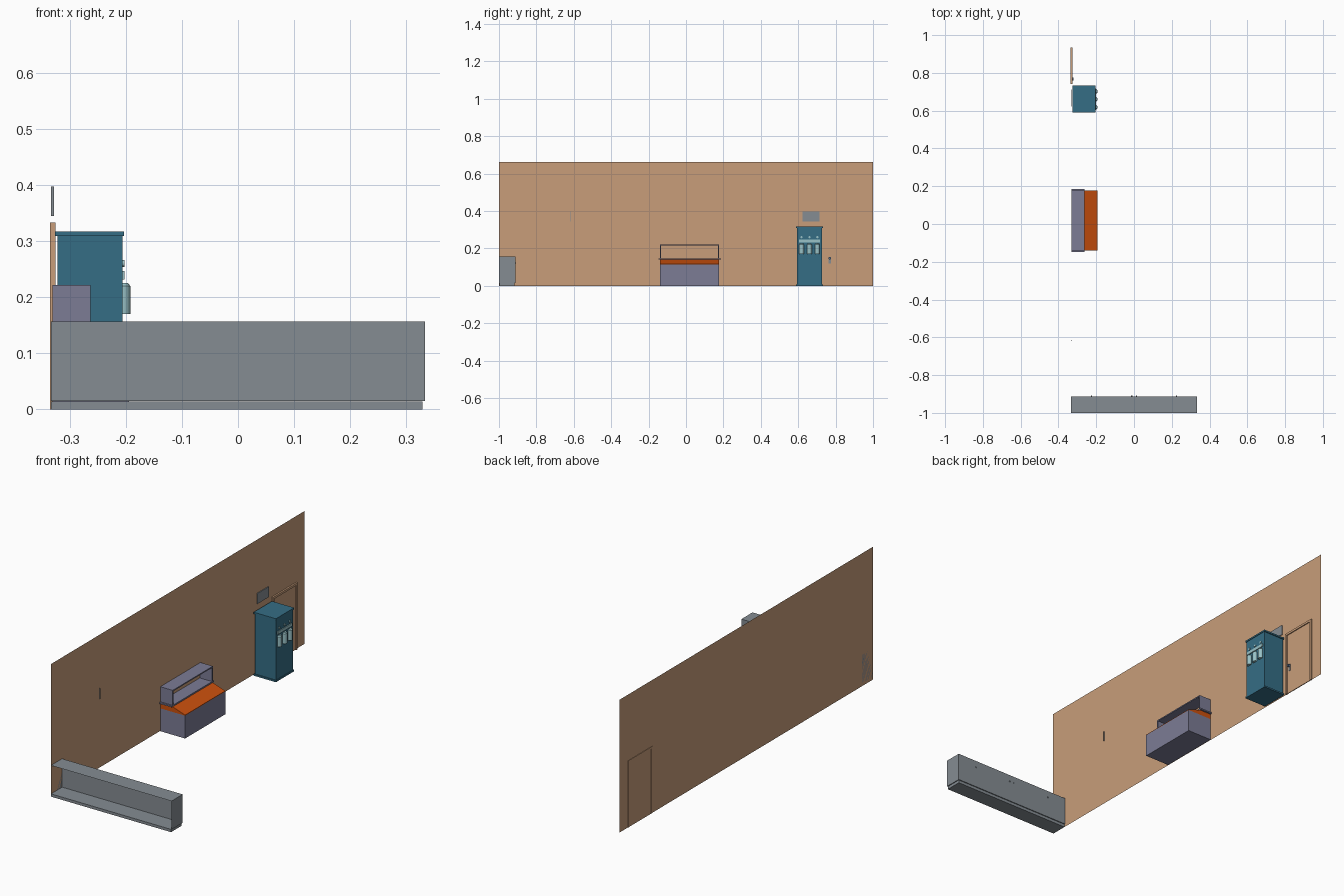
import bpy, bmesh, math

if "Cube" in bpy.data.objects:
    bpy.data.objects.remove(bpy.data.objects["Cube"])

def mat(name, rgb):
    m = bpy.data.materials.new(name)
    m.diffuse_color = (*rgb, 1)
    m.use_nodes = True
    m.node_tree.nodes["Principled BSDF"].inputs["Base Color"].default_value = m.diffuse_color
    return m

TAN = mat("tan wall", (0.58, 0.34, 0.195))
GRAY = mat("counter gray", (0.235, 0.265, 0.29))
PURPLE = mat("muted purple", (0.2, 0.2, 0.3))
ORANGE = mat("orange", (0.6, 0.08, 0.004))
TEAL = mat("teal", (0.036, 0.155, 0.235))
PALE = mat("pale teal", (0.32, 0.54, 0.57))
STEEL = mat("steel blue", (0.1, 0.16, 0.26))

def finish(name, bm, m):
    me = bpy.data.meshes.new(name)
    bmesh.ops.recalc_face_normals(bm, faces=bm.faces)
    bm.to_mesh(me)
    bm.free()
    me.materials.append(m)
    ob = bpy.data.objects.new(name, me)
    bpy.context.collection.objects.link(ob)
    return ob

def box(name, x, y, z, m, open_front=False):
    """Box from (min, max) ranges; open_front removes the -y face."""
    bm = bmesh.new()
    bmesh.ops.create_cube(bm, size=1)
    for v in bm.verts:
        v.co = [r[0] + (c + 0.5) * (r[1] - r[0]) for c, r in zip(v.co, (x, y, z))]
    if open_front:
        bm.faces.ensure_lookup_table()
        f = min(bm.faces, key=lambda f: f.calc_center_median().y)
        bmesh.ops.delete(bm, geom=[f], context='FACES_ONLY')
    return finish(name, bm, m)

def extrude_y(name, pts, y0, y1, m):
    """Extrude an x-z profile along y."""
    bm = bmesh.new()
    f = bm.faces.new([bm.verts.new((x, y0, z)) for x, z in pts])
    g = bmesh.ops.extrude_face_region(bm, geom=[f])["geom"]
    for v in g:
        if isinstance(v, bmesh.types.BMVert):
            v.co.y = y1
    return finish(name, bm, m)

def rod(name, center, r, depth, m, axis='z', seg=16, top=1.0):
    bm = bmesh.new()
    bmesh.ops.create_cone(bm, cap_ends=True, segments=seg, radius1=r, radius2=r * top, depth=depth)
    for v in bm.verts:
        a, b, c = v.co
        v.co = {'z': (a, b, c), 'x': (c, a, b), 'y': (a, c, b)}[axis]
        v.co = [p + q for p, q in zip(v.co, center)]
    return finish(name, bm, m)

W = -0.333  # wall position

# back wall: a single sheet
bm = bmesh.new()
bm.faces.new([bm.verts.new((W, y, z)) for y, z in ((-1, 0), (1, 0), (1, 0.663), (-1, 0.663))])
finish("wall", bm, TAN)

# door with frame showing on both sides of the wall
fx = (W - 0.002, W + 0.008)
box("door_frame_left", fx, (0.742, 0.752), (0, 0.333), TAN)
box("door_frame_right", fx, (0.924, 0.934), (0, 0.333), TAN)
box("door_frame_top", fx, (0.752, 0.924), (0.322, 0.333), TAN)
box("door_panel", (W - 0.001, W + 0.003), (0.752, 0.924), (0, 0.322), TAN)
box("door_lock_plate", (W + 0.003, W + 0.005), (0.762, 0.774), (0.12, 0.155), GRAY)
rod("door_knob", (W + 0.009, 0.768, 0.147), 0.007, 0.01, STEEL, 'x', 12)

# wall signs: one flat plate, one thin edge-on plate
box("wall_sign", (W + 0.001, W + 0.005), (0.623, 0.713), (0.345, 0.397), GRAY)
box("wall_fin", (W, W + 0.005), (-0.619, -0.618), (0.345, 0.397), GRAY)

# long counter, open on its -y side
box("counter_shell", (W, 0.333), (-1, -0.912), (0.015, 0.157), GRAY, open_front=True)
box("counter_plinth", (W, 0.329), (-0.998, -0.916), (0, 0.0145), GRAY)
for i, x in enumerate((-0.225, -0.012, 0.014, 0.225)):
    rod(f"counter_knob_{i + 1}", (x, -0.910, 0.122), 0.003, 0.004, GRAY, 'y', 8)

# serving desk: base, sloped orange top, open hutch
box("desk_base", (W + 0.002, -0.194), (-0.14, 0.177), (0, 0.114), PURPLE)
extrude_y("desk_sloped_top", [(W + 0.002, 0.114), (-0.194, 0.114), (-0.194, 0.117),
                              (-0.264, 0.14), (W + 0.002, 0.14)], -0.14, 0.177, ORANGE)
hx = (W + 0.002, -0.263)
box("hutch_shelf", hx, (-0.148, 0.186), (0.14, 0.147), PURPLE)
box("hutch_top", hx, (-0.14, 0.177), (0.216, 0.222), PURPLE)
box("hutch_side_left", hx, (-0.14, -0.134), (0.147, 0.216), PURPLE)
box("hutch_side_right", hx, (0.171, 0.177), (0.147, 0.216), PURPLE)

# drink machine
box("machine_body", (-0.322, -0.206), (0.594, 0.728), (0.008, 0.309), TEAL)
for name, z in (("machine_base", (0, 0.008)), ("machine_cap", (0.309, 0.317))):
    box(name, (-0.326, -0.203), (0.589, 0.733), z, TEAL)
box("dispenser_rail", (-0.206, -0.202), (0.603, 0.717), (0.232, 0.247), PALE)
for i, y in enumerate((0.618, 0.66, 0.702)):
    n = i + 1
    # rounded tank with chamfered top
    rod(f"dispenser_tank_{n}", (-0.205, y, 0.195), 0.013, 0.05, PALE)
    rod(f"dispenser_tank_top_{n}", (-0.205, y, 0.2225), 0.013, 0.005, PALE, top=0.7)
    rod(f"dispenser_button_{n}", (-0.204, y, 0.26), 0.006, 0.004, PALE, 'x', 12)

for ob in bpy.context.collection.objects:
    if "tank" in ob.name or "knob" in ob.name:
        ob.select_set(True)
        bpy.context.view_layer.objects.active = ob
bpy.ops.object.shade_smooth_by_angle(angle=math.radians(35))
